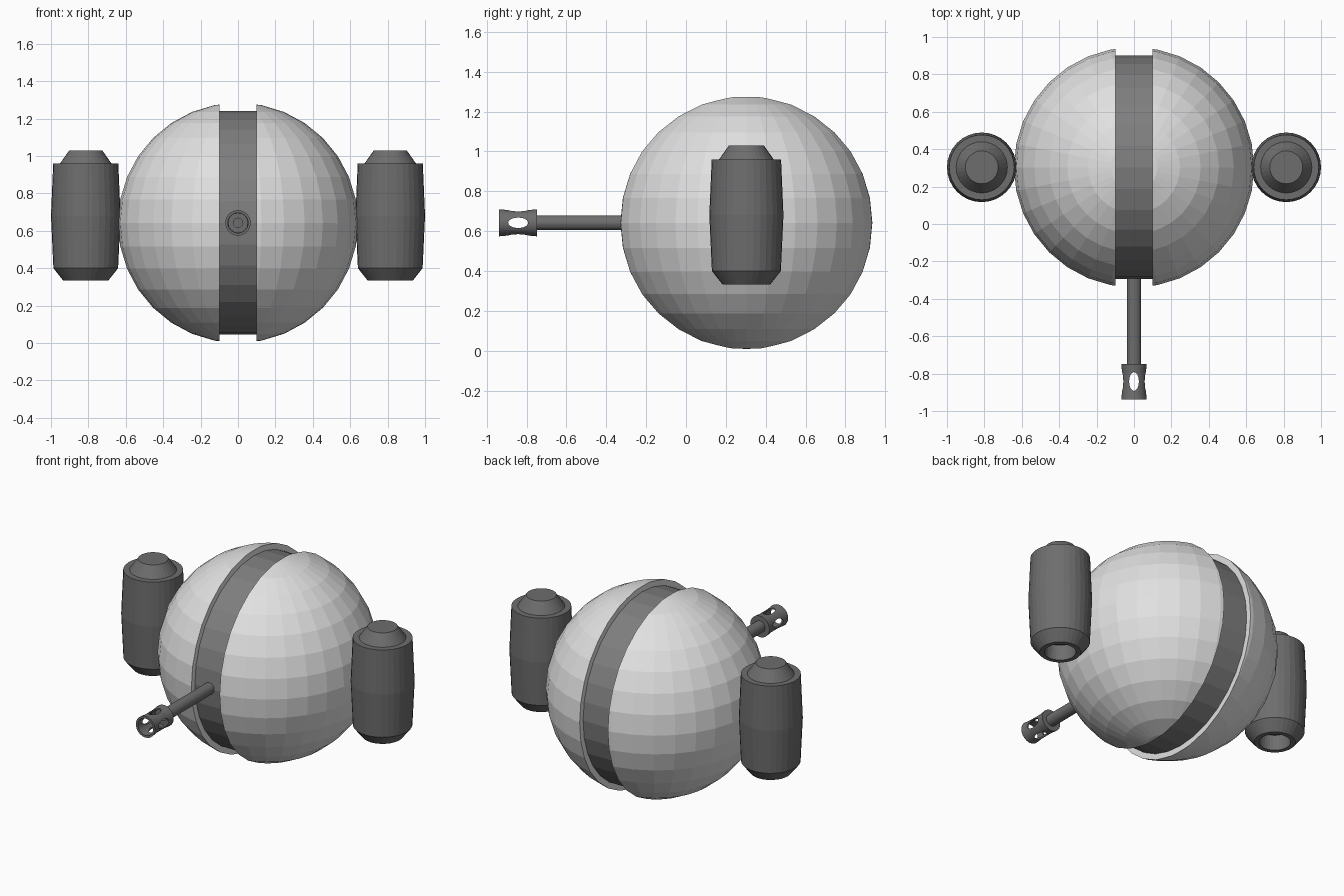
import bpy, bmesh, math
from mathutils import Matrix, Vector

if "Cube" in bpy.data.objects:
    bpy.data.objects.remove(bpy.data.objects["Cube"])

CENTER = Vector((0, 0.303, 0.642))
RADIUS = 0.642


def material(name, value):
    m = bpy.data.materials.new(name)
    m.diffuse_color = (value, value, value, 1)
    m.use_nodes = True
    m.node_tree.nodes["Principled BSDF"].inputs["Base Color"].default_value = m.diffuse_color
    return m


SHELL = material("light grey", 0.75)
BAND = material("mid grey", 0.21)
DARK = material("dark grey", 0.155)


def finish(bm, name, mat):
    bmesh.ops.recalc_face_normals(bm, faces=bm.faces)
    me = bpy.data.meshes.new(name)
    bm.to_mesh(me)
    bm.free()
    me.materials.append(mat)
    ob = bpy.data.objects.new(name, me)
    bpy.context.collection.objects.link(ob)
    return ob


def lathe(name, mat, profile, matrix, closed=False, steps=32):
    """Spin (radius, height) points around local z, then place with matrix."""
    bm = bmesh.new()
    verts = [bm.verts.new((r, 0, h)) for r, h in profile]
    pairs = list(zip(verts, verts[1:]))
    if closed:
        pairs.append((verts[-1], verts[0]))
    edges = [bm.edges.new(p) for p in pairs]
    bmesh.ops.spin(bm, geom=verts + edges, cent=(0, 0, 0), axis=(0, 0, 1),
                   angle=math.tau, steps=steps, use_duplicate=False)
    bmesh.ops.remove_doubles(bm, verts=bm.verts, dist=1e-5)
    bm.transform(matrix)
    return finish(bm, name, mat)


# Two shell halves separated by a groove
for side, label in ((-1, "left"), (1, "right")):
    bm = bmesh.new()
    bmesh.ops.create_uvsphere(bm, u_segments=32, v_segments=16, radius=RADIUS)
    bmesh.ops.bisect_plane(bm, geom=bm.verts[:] + bm.edges[:] + bm.faces[:],
                           plane_co=(side * 0.1, 0, 0), plane_no=(side, 0, 0),
                           clear_inner=True)
    rim = [e for e in bm.edges if e.is_boundary]
    bmesh.ops.contextual_create(bm, geom=rim)
    bm.transform(Matrix.Translation(CENTER))
    finish(bm, label + "_shell", SHELL)

# Recessed disc at the bottom of the groove
lathe("groove_band", BAND,
      [(0, -0.101), (0.597, -0.101), (0.597, 0.101), (0, 0.101)],
      Matrix.Translation(CENTER) @ Matrix.Rotation(math.pi / 2, 4, 'Y'))

# Side pods: barrel shape, stepped cap on top, hollow nozzle underneath
pod = [(0, 0.43), (0.088, 0.43), (0.092, 0.333), (0.12, 0.333), (0.173, 0.40),
       (0.186, 0.68), (0.174, 0.96), (0.137, 0.96), (0.088, 1.03), (0, 1.03)]
for side, label in ((-1, "left"), (1, "right")):
    lathe(label + "_pod", DARK, pod,
          Matrix.Translation((side * 0.814, CENTER.y, 0)))

# Gun barrel pointing forward; local z runs towards -y
forward = (Matrix.Translation((0, 0, CENTER.z))
           @ Matrix.Rotation(math.pi / 2, 4, 'X'))
lathe("gun_barrel", DARK,
      [(0, 0.25), (0.037, 0.25), (0.037, 0.765), (0.025, 0.765),
       (0.025, 0.70), (0, 0.70)], forward)

# Hollow muzzle with a slight waist
muzzle = lathe("muzzle", DARK,
               [(0.026, 0.748), (0.068, 0.748), (0.063, 0.80), (0.063, 0.885),
                (0.068, 0.938), (0.054, 0.938), (0.052, 0.765), (0.026, 0.765)],
               forward, closed=True)

# Oval vents cut through the muzzle vertically and sideways
cutters = []
for axis, scale in (('Z', (0.026, 0.05, 0.2)), ('X', (0.2, 0.05, 0.026))):
    bm = bmesh.new()
    bmesh.ops.create_cone(bm, cap_ends=True, segments=24, radius1=1, radius2=1,
                          depth=1)
    if axis == 'X':
        bm.transform(Matrix.Rotation(math.pi / 2, 4, 'Y'))
    bm.transform(Matrix.Translation((0, -0.842, CENTER.z))
                 @ Matrix.Diagonal((*scale, 1)))
    cutter = finish(bm, "vent_cutter", DARK)
    cutter.hide_render = True
    cutters.append(cutter)
    mod = muzzle.modifiers.new("vent", 'BOOLEAN')
    mod.operation = 'DIFFERENCE'
    mod.solver = 'EXACT'
    mod.object = cutter

# Bake the vents and drop the cutters
bpy.context.view_layer.update()
graph = bpy.context.evaluated_depsgraph_get()
baked = bpy.data.meshes.new_from_object(muzzle.evaluated_get(graph))
muzzle.modifiers.clear()
muzzle.data = baked
for cutter in cutters:
    bpy.data.objects.remove(cutter)
